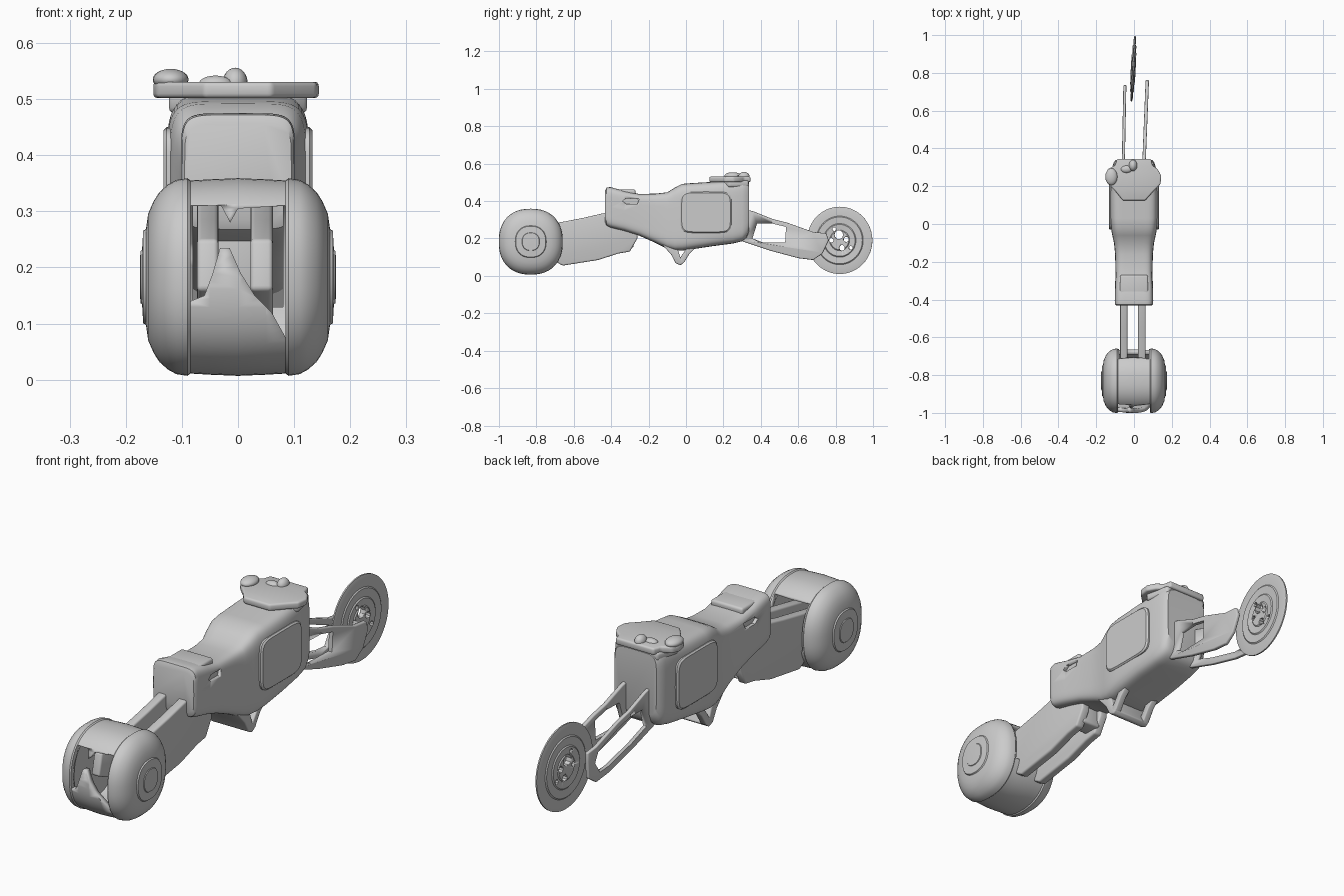
import bpy, bmesh, math
from mathutils import Vector


def finish(name, bm, bevel=0.0, angle=35):
    bmesh.ops.recalc_face_normals(bm, faces=bm.faces)
    me = bpy.data.meshes.new(name)
    bm.to_mesh(me)
    bm.free()
    ob = bpy.data.objects.new(name, me)
    bpy.context.collection.objects.link(ob)
    bpy.ops.object.select_all(action='DESELECT')
    ob.select_set(True)
    bpy.context.view_layer.objects.active = ob
    if bevel:
        m = ob.modifiers.new("bevel", 'BEVEL')
        m.width, m.segments, m.limit_method = bevel, 3, 'ANGLE'
        bpy.ops.object.modifier_apply(modifier=m.name)
    bpy.ops.object.shade_smooth_by_angle(angle=math.radians(angle))
    return ob


def loft(name, rings, angle=35):
    bm = bmesh.new()
    rows = [[bm.verts.new(p) for p in r] for r in rings]
    n = len(rows[0])
    for a, b in zip(rows, rows[1:]):
        for i in range(n):
            j = (i + 1) % n
            bm.faces.new((a[i], a[j], b[j], b[i]))
    bm.faces.new(rows[0])
    bm.faces.new(rows[-1])
    return finish(name, bm, angle=angle)


def super_ring(a, b, power, n):
    out = []
    for i in range(n):
        t = 2 * math.pi * i / n
        c, s = math.cos(t), math.sin(t)
        out.append((a * math.copysign(abs(c) ** (2 / power), c),
                    b * math.copysign(abs(s) ** (2 / power), s)))
    return out


def wheel(name, profile, y, z, power=2.0, n=72):
    return loft(name, [[(x, y + p, z + q) for p, q in super_ring(r, r * 1.03, power, n)]
                       for x, r in profile], 25)


def prism(name, pts, lo, hi, axis='X', bevel=0.0, shear=0.0):
    # extrude an outline; X: pts are (y, z), Y: (x, z), Z: (x, y)
    k = 'XYZ'.index(axis)
    bm = bmesh.new()

    def vert(p, d):
        co = list(p)
        co.insert(k, d)
        co = Vector(co)
        co.x += shear * (co.y - 0.35)
        return bm.verts.new(co)
    a, b = [[vert(p, d) for p in pts] for d in (lo, hi)]
    bm.faces.new(a)
    bm.faces.new(b)
    for i in range(len(pts)):
        j = (i + 1) % len(pts)
        bm.faces.new((a[i], a[j], b[j], b[i]))
    return finish(name, bm, bevel)


def box(name, x0, x1, y0, y1, z0, z1, bevel=0.0):
    return prism(name, [(y0, z0), (y1, z0), (y1, z1), (y0, z1)], x0, x1, bevel=bevel)


def cut(target, cutter):
    cutter.hide_render = True
    m = target.modifiers.new("cut", 'BOOLEAN')
    m.operation, m.object, m.solver = 'DIFFERENCE', cutter, 'EXACT'
    bpy.ops.object.select_all(action='DESELECT')
    target.select_set(True)
    bpy.context.view_layer.objects.active = target
    bpy.ops.object.modifier_apply(modifier=m.name)
    bpy.data.objects.remove(cutter)


# wide drum wheel, stepped domed sides, hollow with a torn front opening
half = [(0.175, 0.012), (0.174, 0.045), (0.171, 0.047), (0.169, 0.08), (0.164, 0.083),
        (0.16, 0.11), (0.15, 0.132), (0.14, 0.147), (0.125, 0.16), (0.11, 0.168),
        (0.09, 0.171), (0.085, 0.167), (0.05, 0.169)]
drum = wheel("wide_wheel", [(-x, r) for x, r in half] + [(0, 0.171)] + half[::-1],
             -0.83, 0.183, 2.3)
cut(drum, wheel("cavity", [(-0.095, 0.146), (0.095, 0.146)], -0.83, 0.183, 2.3))
cut(drum, prism("opening", [(-0.085, 0.14), (-0.085, 0.31), (-0.03, 0.31), (-0.014, 0.28),
                            (0.0, 0.305), (0.085, 0.31), (0.085, 0.075), (0.06, 0.12),
                            (0.03, 0.15), (0.005, 0.19), (-0.015, 0.235), (-0.032, 0.235),
                            (-0.045, 0.19), (-0.06, 0.15)], -1.1, -0.87, 'Y'))
cut(drum, box("rear_opening", -0.08, 0.08, -0.76, -0.6, 0.13, 0.315))

# swing arms running into the wheel
for side, (x0, x1) in {"left": (-0.073, -0.035), "right": (0.022, 0.062)}.items():
    prism(side + "_swing_arm", [(-0.88, 0.16), (-0.86, 0.25), (-0.68, 0.285), (-0.55, 0.31),
                                (-0.42, 0.34), (-0.26, 0.35), (-0.26, 0.2), (-0.3, 0.13),
                                (-0.36, 0.12), (-0.47, 0.085), (-0.66, 0.055), (-0.72, 0.09)],
          x0, x1, bevel=0.008)
box("arm_bridge", -0.05, 0.04, -0.36, -0.28, 0.15, 0.3, 0.01)

# body: tail, seat dip and tank lofted from rounded sections (y, half width, bottom, top)
sections = [(-0.432, 0.095, 0.285, 0.455), (-0.425, 0.1, 0.268, 0.472), (-0.405, 0.102, 0.258, 0.475),
            (-0.33, 0.1, 0.24, 0.455), (-0.25, 0.098, 0.215, 0.438), (-0.16, 0.1, 0.175, 0.44),
            (-0.1, 0.106, 0.145, 0.447), (-0.06, 0.115, 0.135, 0.472), (-0.02, 0.122, 0.135, 0.492),
            (0.03, 0.127, 0.142, 0.496), (0.15, 0.127, 0.16, 0.503), (0.25, 0.12, 0.173, 0.512),
            (0.3, 0.115, 0.185, 0.515), (0.325, 0.108, 0.205, 0.512), (0.338, 0.098, 0.24, 0.5)]
body = loft("body", [[(x, y, (b + t) / 2 + z) for x, z in super_ring(w, (t - b) / 2, 6, 56)]
                     for y, w, b, t in sections])
for s in (-1, 1):
    x0, x1 = sorted((s * 0.085, s * 0.13))
    cut(body, prism("vent", [(-0.34, 0.4), (-0.32, 0.415), (-0.25, 0.412), (-0.26, 0.385),
                             (-0.32, 0.385)], x0, x1))

# tank side panels
for side, s in (("left", -1), ("right", 1)):
    ring = super_ring(0.137, 0.11, 6, 48)
    loft(side + "_side_panel", [[(s * x, 0.107 + p * k, 0.34 + q * k) for p, q in ring]
                                for x, k in ((0.1, 1), (0.127, 1), (0.133, 0.95), (0.133, 0.88))])
box("seat_pad", -0.075, 0.075, -0.4, -0.27, 0.43, 0.462, 0.01)

# hanging foot bracket: sloped front plate and two rear struts
prism("bracket_plate", [(-0.13, 0.17), (-0.08, 0.115), (-0.055, 0.068), (-0.03, 0.057), (-0.012, 0.07),
                        (-0.03, 0.1), (-0.05, 0.16)], -0.09, 0.09, bevel=0.006)
for s in (-1, 1):
    x0, x1 = sorted((s * 0.06, s * 0.09))
    prism("bracket_strut", [(-0.035, 0.057), (-0.01, 0.072), (0.02, 0.12), (0.06, 0.16),
                            (0.02, 0.17), (-0.04, 0.085)], x0, x1, bevel=0.005)

# handlebar console with lobed outline and knobs
prism("console", [(-0.06, 0.125), (0.06, 0.125), (0.1, 0.17), (0.14, 0.21), (0.145, 0.255),
                  (0.125, 0.29), (0.098, 0.31), (0.09, 0.345), (-0.09, 0.345), (-0.1, 0.31),
                  (-0.14, 0.29), (-0.152, 0.255), (-0.145, 0.22), (-0.1, 0.175)],
      0.502, 0.531, 'Z', 0.008)
prism("console_base", [(-0.08, 0.19), (0.08, 0.19), (0.125, 0.23), (0.1, 0.335),
                       (-0.1, 0.335), (-0.125, 0.23)], 0.475, 0.51, 'Z', 0.01)
for name, x, y, z, a, b, c in (("grip_knob", -0.12, 0.25, 0.535, 0.032, 0.045, 0.019),
                               ("centre_knob", -0.005, 0.31, 0.53, 0.022, 0.03, 0.026),
                               ("small_knob", -0.04, 0.29, 0.527, 0.03, 0.02, 0.015)):
    bm = bmesh.new()
    bmesh.ops.create_uvsphere(bm, u_segments=20, v_segments=12, radius=1)
    bmesh.ops.scale(bm, vec=(a, b, c), verts=bm.verts)
    bmesh.ops.translate(bm, vec=(x, y, z), verts=bm.verts)
    finish(name, bm)

# fork plates with windows
outline = [(0.3, 0.36), (0.36, 0.345), (0.46, 0.305), (0.54, 0.285), (0.68, 0.235), (0.75, 0.228),
           (0.763, 0.19), (0.73, 0.12), (0.68, 0.085), (0.6, 0.095), (0.45, 0.135), (0.3, 0.185)]
fork = prism("right_fork", outline, 0.045, 0.063, bevel=0.006, shear=0.04)
cut(fork, prism("window", [(0.355, 0.2), (0.4, 0.178), (0.53, 0.178), (0.535, 0.262),
                           (0.46, 0.28), (0.38, 0.28)], 0, 0.12))
fork = prism("left_fork", [(min(y, 0.735), z) for y, z in outline], -0.064, -0.048,
             bevel=0.004, shear=0.02)
cut(fork, prism("window", [(0.355, 0.2), (0.45, 0.165), (0.6, 0.125), (0.66, 0.12), (0.69, 0.17),
                           (0.67, 0.21), (0.535, 0.262), (0.46, 0.28), (0.38, 0.28)], -0.12, 0))

# thin disc wheel with ridges and hub holes, turned slightly
half = [(0.011, 0.012), (0.013, 0.05), (0.009, 0.055), (0.012, 0.085), (0.008, 0.09),
        (0.01, 0.125), (0.006, 0.13), (0.006, 0.165), (0.003, 0.18)]
disc = wheel("disc_wheel", [(-x, r * 0.97) for x, r in half] + [(x, r * 0.97) for x, r in half[::-1]], 0, 0)
for y, z, r in ((-0.005, 0.03, 0.024), (0.035, 0.005, 0.014), (-0.045, 0.0, 0.012),
                (0.012, -0.04, 0.015), (-0.03, 0.06, 0.01), (0.06, -0.04, 0.01)):
    cut(disc, prism("hole", [(y + r * math.cos(t), z + r * math.sin(t))
                             for t in [i * math.pi / 5 for i in range(10)]], -0.05, 0.05))
disc.location = (-0.004, 0.822, 0.19)
disc.rotation_euler.z = -0.055
